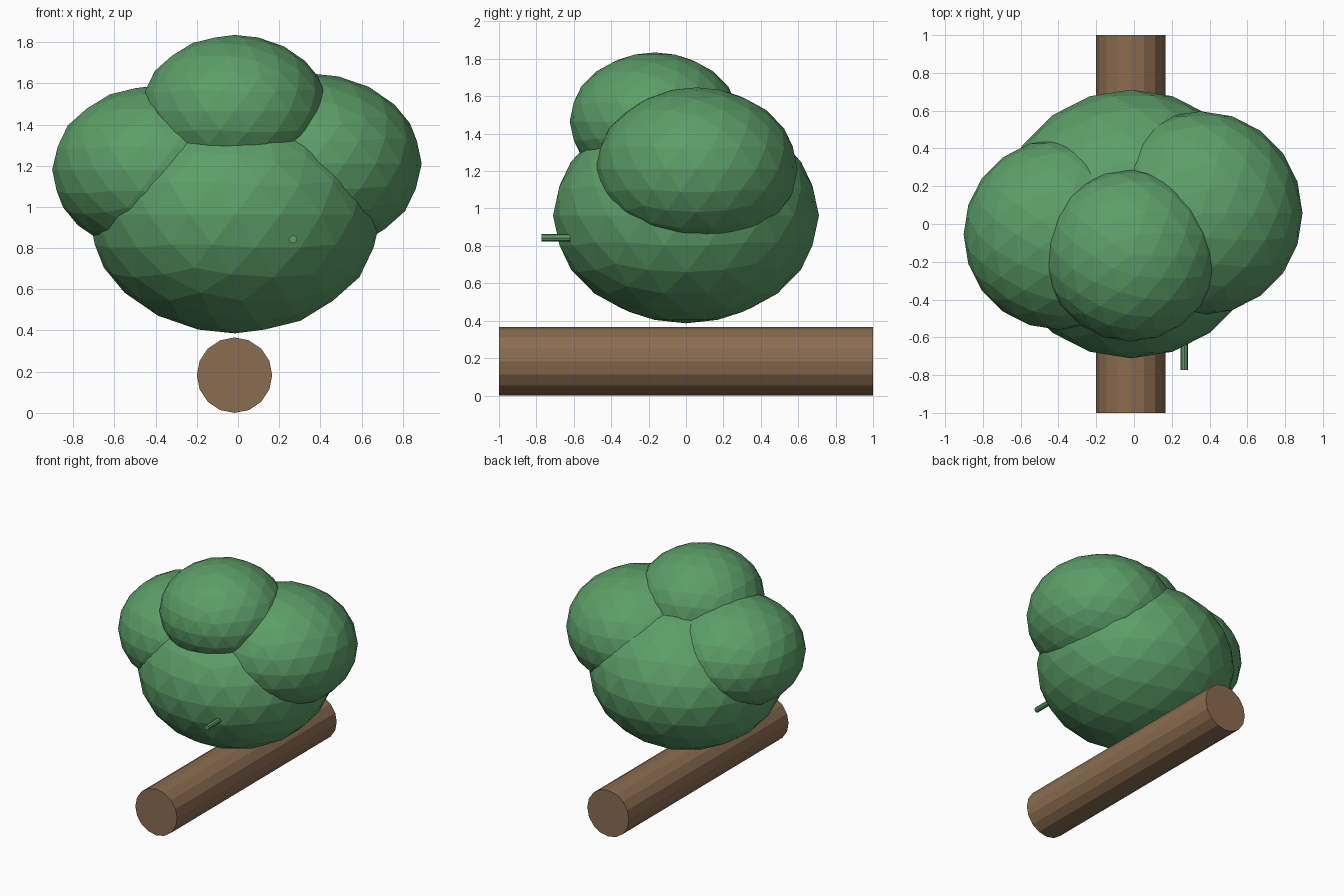
import bpy, math

if "Cube" in bpy.data.objects:
    bpy.data.objects.remove(bpy.data.objects["Cube"])


def make_material(name, rgb):
    mat = bpy.data.materials.new(name)
    mat.diffuse_color = (*rgb, 1.0)
    mat.use_nodes = True
    mat.node_tree.nodes["Principled BSDF"].inputs["Base Color"].default_value = mat.diffuse_color
    return mat


leaf_green = make_material("leaf green", (0.107, 0.342, 0.138))
bark_brown = make_material("bark brown", (0.258, 0.150, 0.080))


def finish(name, mat):
    obj = bpy.context.object
    obj.name = name
    obj.data.materials.append(mat)
    return obj


def leaf_clump(name, centre, radius):
    # Squashed low-poly ball
    bpy.ops.mesh.primitive_ico_sphere_add(subdivisions=3, radius=radius, location=centre)
    obj = finish(name, leaf_green)
    obj.scale.z = 0.81


def log(name, x, z, y0, y1, radius, sides, mat):
    # Cylinder lying along y
    bpy.ops.mesh.primitive_cylinder_add(
        vertices=sides, radius=radius, depth=y1 - y0,
        location=(x, (y0 + y1) / 2, z), rotation=(math.pi / 2, 0, 0))
    finish(name, mat)


# Foliage
leaf_clump("main_foliage", (-0.015, 0.0, 0.962), 0.711)
leaf_clump("right_foliage", (0.352, 0.057, 1.21), 0.54)
leaf_clump("left_foliage", (-0.397, -0.055, 1.18), 0.505)
leaf_clump("top_foliage", (-0.017, -0.167, 1.466), 0.455)

# Lying trunk and small green twig
log("trunk", -0.017, 0.183, -1.0, 1.0, 0.183, 16, bark_brown)
log("twig", 0.267, 0.843, -0.772, -0.58, 0.02, 8, leaf_green)
